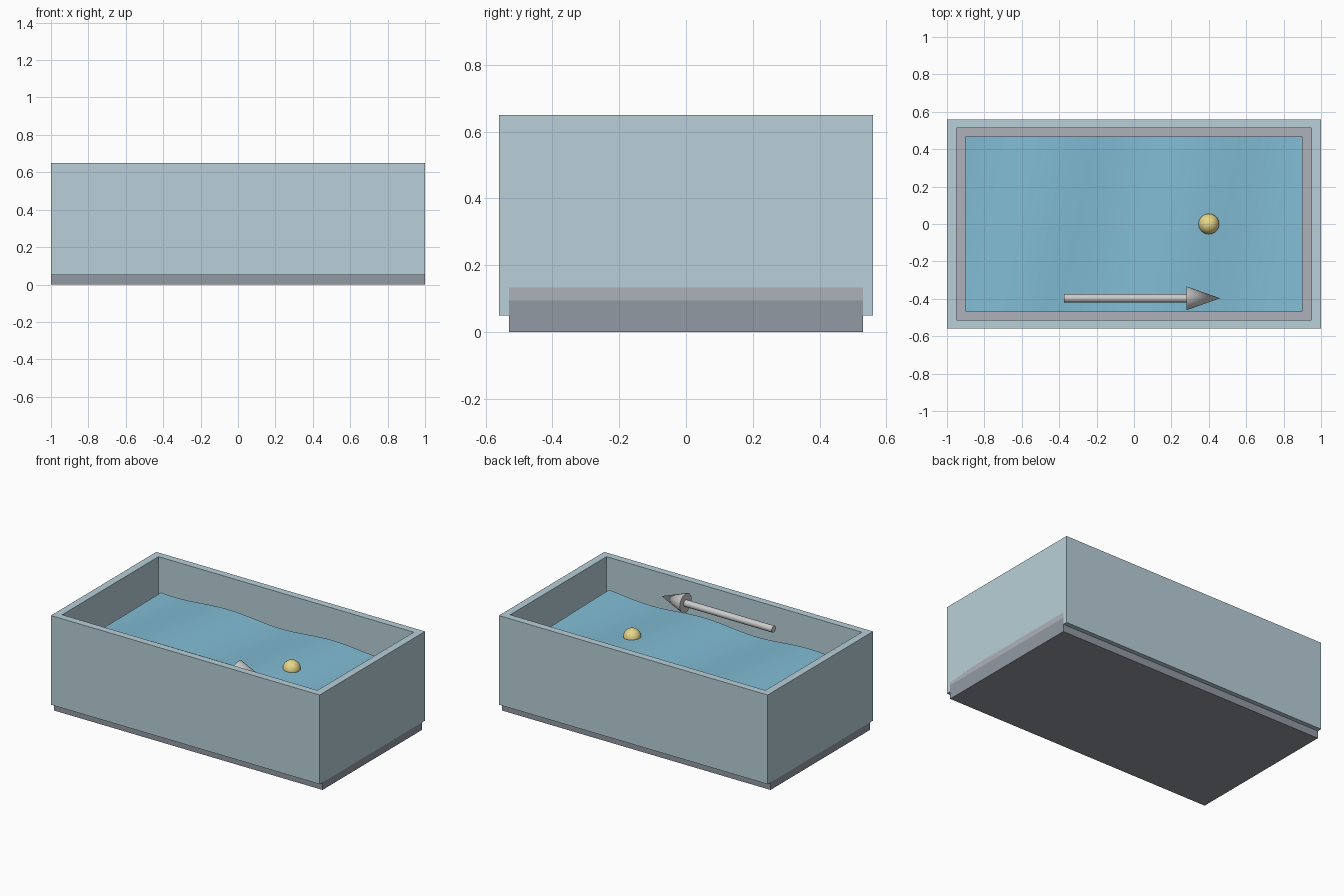
import bpy, bmesh, math

if "Cube" in bpy.data.objects:
    bpy.data.objects.remove(bpy.data.objects["Cube"])


def material(name, rgb):
    m = bpy.data.materials.new(name)
    m.diffuse_color = (*rgb, 1)
    m.use_nodes = True
    m.node_tree.nodes["Principled BSDF"].inputs["Base Color"].default_value = m.diffuse_color
    return m


def box(name, x, y, z0, z1, mat=None):
    """Box with half sizes x, y spanning z0..z1."""
    bpy.ops.mesh.primitive_cube_add(size=1, location=(0, 0, (z0 + z1) / 2))
    ob = bpy.context.object
    ob.name = name
    ob.dimensions = (2 * x, 2 * y, z1 - z0)
    bpy.ops.object.transform_apply(location=False, rotation=False, scale=True)
    if mat:
        ob.data.materials.append(mat)
    return ob


def from_bmesh(name, bm, mat):
    bmesh.ops.recalc_face_normals(bm, faces=bm.faces)
    me = bpy.data.meshes.new(name)
    bm.to_mesh(me)
    bm.free()
    ob = bpy.data.objects.new(name, me)
    bpy.context.collection.objects.link(ob)
    me.materials.append(mat)
    return ob


def smooth(ob, angle=30):
    bpy.ops.object.select_all(action='DESELECT')
    ob.select_set(True)
    bpy.context.view_layer.objects.active = ob
    bpy.ops.object.shade_smooth_by_angle(angle=math.radians(angle))


glass = material("glass", (0.48, 0.63, 0.69))
water_blue = material("water_blue", (0.22, 0.50, 0.66))
yellow = material("yellow", (0.80, 0.68, 0.25))
base_grey = material("base_grey", (0.29, 0.32, 0.37))
bed_grey = material("bed_grey", (0.42, 0.45, 0.49))

# Base plate and tank bed
box("base", 1.0, 0.53, 0.0, 0.095, base_grey)
box("tank_bed", 1.0, 0.53, 0.095, 0.133, bed_grey)

# Tank walls: one rectangular ring
bm = bmesh.new()
loops = []
for hx, hy, z in ((1, .56, .05), (1, .56, .65), (.95, .512, .65), (.95, .512, .05)):
    loops.append([bm.verts.new((sx * hx, sy * hy, z))
                  for sx, sy in ((-1, -1), (1, -1), (1, 1), (-1, 1))])
for i in range(4):
    a, b = loops[i], loops[(i + 1) % 4]
    for j in range(4):
        k = (j + 1) % 4
        bm.faces.new((a[j], a[k], b[k], b[j]))
from_bmesh("tank_walls", bm, glass)

# Water: rippled grid extruded down to the bed
LEVEL = 0.447
bm = bmesh.new()
bmesh.ops.create_grid(bm, x_segments=64, y_segments=32, size=1)
for v in bm.verts:
    v.co.x *= 0.9
    v.co.y *= 0.467
    v.co.z = LEVEL + 0.012 * math.sin(8 * v.co.x - 1.6 * v.co.y - 0.74)
rim = [e for e in bm.edges if e.is_boundary]
ext = bmesh.ops.extrude_edge_only(bm, edges=rim)["geom"]
for v in ext:
    if isinstance(v, bmesh.types.BMVert):
        v.co.z = 0.13
bmesh.ops.holes_fill(bm, edges=[e for e in bm.edges if e.is_boundary], sides=0)
smooth(from_bmesh("water", bm, water_blue))

# Floating ball
bpy.ops.mesh.primitive_uv_sphere_add(segments=24, ring_count=16, radius=0.055,
                                     location=(0.4, 0, 0.455))
ball = bpy.context.object
ball.name = "floating_ball"
ball.data.materials.append(yellow)
smooth(ball)

# Direction arrow above the water
AY, AZ = -0.397, 0.56
for name, x0, x1, r0, r1 in (("arrow_shaft", -0.375, 0.28, 0.022, 0.022),
                             ("arrow_head", 0.28, 0.46, 0.064, 0.0)):
    bpy.ops.mesh.primitive_cone_add(vertices=24, radius1=r0, radius2=r1, depth=x1 - x0,
                                    location=((x0 + x1) / 2, AY, AZ),
                                    rotation=(0, math.pi / 2, 0))
    part = bpy.context.object
    part.name = name
    smooth(part)
